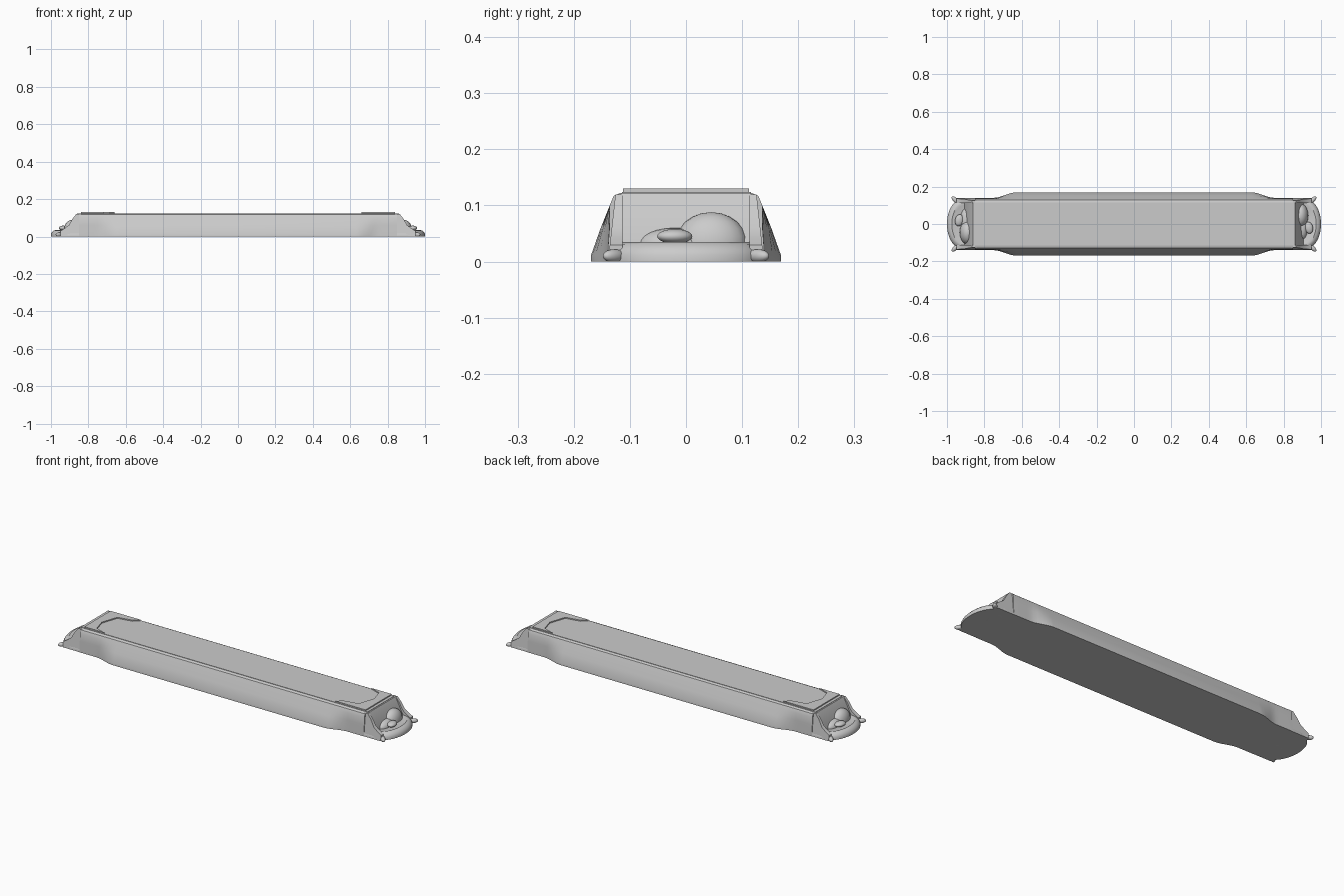
import bpy, bmesh, math
from mathutils import Vector

cube = bpy.data.objects.get("Cube")
if cube:
    bpy.data.objects.remove(cube)

grey = bpy.data.materials.new("plain grey")
grey.use_nodes = True
grey.diffuse_color = (0.6, 0.6, 0.6, 1)
grey.node_tree.nodes["Principled BSDF"].inputs["Base Color"].default_value = grey.diffuse_color


def finish(name, bm, angle=30):
    bmesh.ops.recalc_face_normals(bm, faces=bm.faces)
    mesh = bpy.data.meshes.new(name)
    bm.to_mesh(mesh)
    bm.free()
    mesh.materials.append(grey)
    ob = bpy.data.objects.new(name, mesh)
    bpy.context.collection.objects.link(ob)
    bpy.ops.object.select_all(action='DESELECT')
    ob.select_set(True)
    bpy.context.view_layer.objects.active = ob
    bpy.ops.object.shade_smooth_by_angle(angle=math.radians(angle))
    return ob


def loft(name, rings, angle=30):
    """Skin closed rings of points and cap both ends."""
    bm = bmesh.new()
    loops = [[bm.verts.new(p) for p in ring] for ring in rings]
    for a, b in zip(loops, loops[1:]):
        for i in range(len(a)):
            j = (i + 1) % len(a)
            bm.faces.new((a[i], a[j], b[j], b[i]))
    bm.faces.new(loops[0])
    bm.faces.new(loops[-1])
    return finish(name, bm, angle)


def ellipsoid(name, centre, size, turn=0):
    bm = bmesh.new()
    bmesh.ops.create_uvsphere(bm, u_segments=20, v_segments=12, radius=1)
    c, s = math.cos(turn), math.sin(turn)
    for v in bm.verts:
        x, y, z = (v.co[k] * size[k] for k in range(3))
        v.co = Vector((c * x - s * y, s * x + c * y, z)) + Vector(centre)
        v.co.z = max(v.co.z, 0)
    return finish(name, bm, 60)


# Main hull: wide sloping flanks that ease into narrow shoulders
def hull_ring(x):
    t = min(max((abs(x) - 0.63) / 0.12, 0), 1)
    t = t * t * (3 - 2 * t)
    s = min(max((abs(x) - 0.63) / 0.24, 0), 1)
    base = 0.169 - 0.029 * t
    mid = 0.152 - 0.017 * s
    mid = min(mid, base - 0.003)
    half = [(base, 0), (base, 0.012), (mid, 0.06), (0.136, 0.1), (0.129, 0.117), (0.118, 0.122)]
    return [(x, -y, z) for y, z in half] + [(x, y, z) for y, z in reversed(half)]


steps = [0.63 + 0.02 * i for i in range(12)]
loft("main_hull", [hull_ring(x) for x in [-x for x in reversed(steps)] + steps])

# Thin deck sheets: one full length, and a raised ragged patch at each end
def sheet(name, outline, z, thick):
    return loft(name, [[(x, y, h) for x, y in outline] for h in (z, z + thick)])


sheet("deck", [(-0.855, -0.114), (0.855, -0.114), (0.855, 0.116), (-0.855, 0.116)], 0.12, 0.004)
for side in (-1, 1):
    label = "left" if side > 0 else "right"
    patch = [(0.84, -0.112), (0.66, -0.112), (0.69, -0.085), (0.77, -0.07),
             (0.80, 0.02), (0.78, 0.09), (0.72, 0.112), (0.84, 0.112)]
    sheet(label + "_deck_patch", [(side * x, side * y) for x, y in patch], 0.123, 0.007)

    # Sloping end panel between the two shoulders
    ramp = [(0.84, 0), (0.84, 0.122), (0.862, 0.122), (0.905, 0.038), (0.905, 0)]
    loft(label + "_end_panel",
         [[(side * x, y, z) for x, z in ramp] for y in (-0.116, 0.116)])

    # Shoulder walls running down onto the nose
    wall = [(0.84, 0), (0.84, 0.12), (0.865, 0.12), (0.885, 0.095),
            (0.905, 0.06), (0.93, 0.042), (0.95, 0.03), (0.95, 0)]
    for flank in (-1, 1):
        outer = [(side * x, flank * (0.139 - 0.11 * z), z) for x, z in wall]
        inner = [(side * x, flank * 0.113, z) for x, z in wall]
        loft(label + ("_back" if flank > 0 else "_front") + "_shoulder", [outer, inner], 35)

    # Rounded nose with a soft rim
    rings = []
    for inset, z in [(0, 0), (0, 0.012), (0.005, 0.022), (0.014, 0.031), (0.026, 0.035), (0.036, 0.031)]:
        arc = [math.pi * (i / 32 - 0.5) for i in range(33)]
        ring = [(side * (0.895 + (0.105 - inset) * math.cos(a) ** 0.85 if abs(math.cos(a)) > 1e-6 else side * 0.895 * side),
                 (0.139 - inset) * math.sin(a), z) for a in arc]
        ring += [(side * 0.85, 0.139 - inset, z), (side * 0.85, inset - 0.139, z)]
        rings.append(ring)
    loft(label + "_nose", rings, 40)

    # Lumps lying on the nose, and small pegs at its corners
    ellipsoid(label + "_mound", (side * 0.89, side * 0.045, 0.03), (0.042, 0.065, 0.058))
    ellipsoid(label + "_mound_tail", (side * 0.895, side * -0.02, 0.03), (0.035, 0.065, 0.03))
    ellipsoid(label + "_pebble", (side * 0.935, side * -0.02, 0.045), (0.022, 0.032, 0.013), side * 0.2)
    for flank in (-1, 1):
        ellipsoid(label + ("_back" if flank > 0 else "_front") + "_peg",
                  (side * 0.955, flank * 0.128, 0.01), (0.026, 0.012, 0.012),
                  math.atan2(flank, side))
